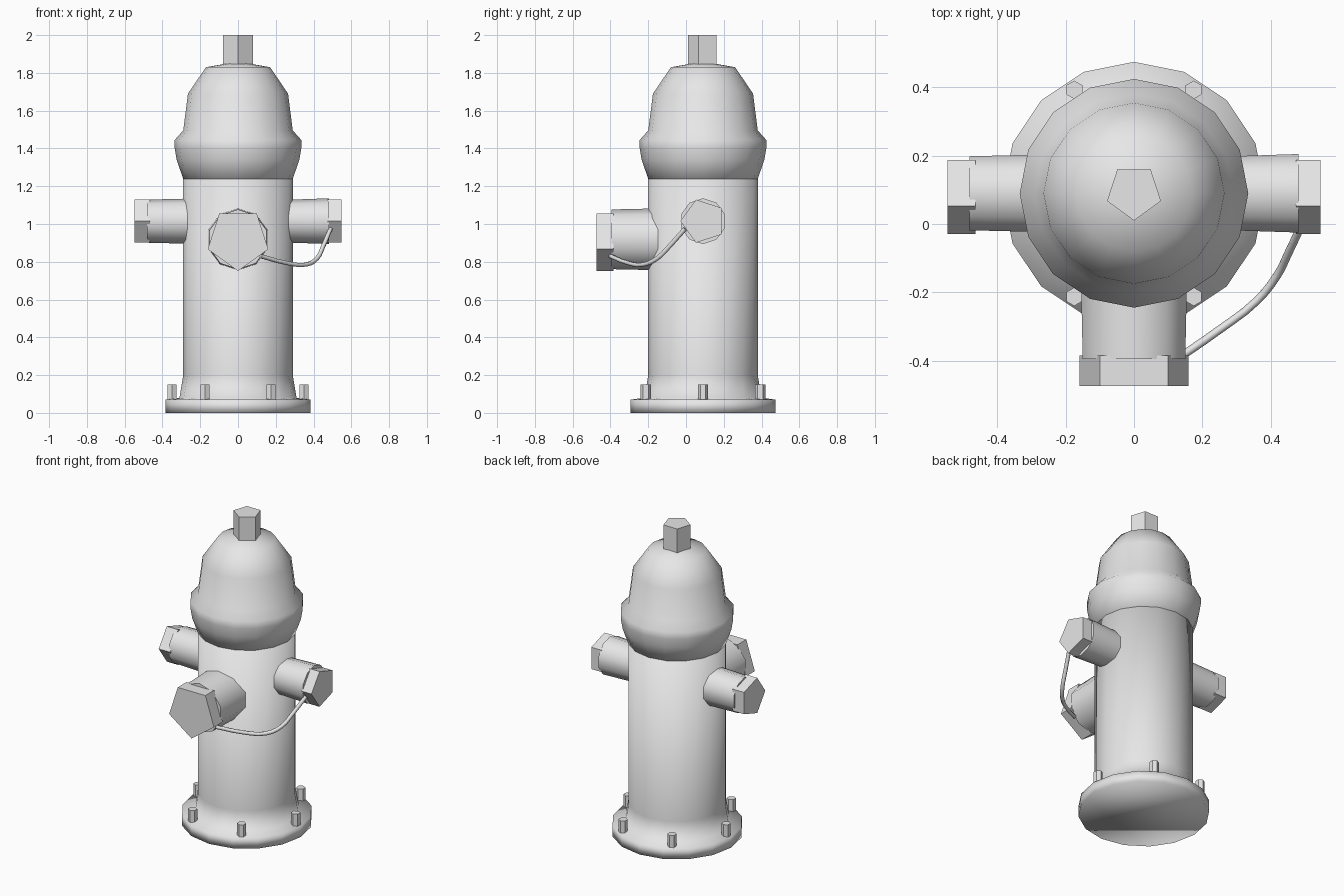
import bpy, bmesh, math
from mathutils import Vector

if "Cube" in bpy.data.objects:
    bpy.data.objects.remove(bpy.data.objects["Cube"])

CY = 0.09  # barrel axis sits slightly behind the origin

grey = bpy.data.materials.new("light_grey")
grey.diffuse_color = (0.8, 0.8, 0.8, 1)
grey.use_nodes = True
grey.node_tree.nodes["Principled BSDF"].inputs["Base Color"].default_value = grey.diffuse_color


def finish(bm, name, angle):
    bmesh.ops.recalc_face_normals(bm, faces=bm.faces[:])
    me = bpy.data.meshes.new(name)
    bm.to_mesh(me)
    bm.free()
    ob = bpy.data.objects.new(name, me)
    bpy.context.collection.objects.link(ob)
    me.materials.append(grey)
    bpy.ops.object.select_all(action='DESELECT')
    ob.select_set(True)
    bpy.context.view_layer.objects.active = ob
    if angle >= 180:
        bpy.ops.object.shade_smooth()
    else:
        bpy.ops.object.shade_smooth_by_angle(angle=math.radians(angle))
    return ob


def loft(name, centre, axis, pointer, profile, sides, angle=40):
    """Sweep (radius, distance) rings along axis; first vertex lies along pointer."""
    c, a, u = Vector(centre), Vector(axis), Vector(pointer)
    v = a.cross(u)
    bm = bmesh.new()
    rings = []
    for r, d in profile:
        if r == 0:
            rings.append([bm.verts.new(c + a * d)])
            continue
        rings.append([bm.verts.new(c + a * d + r * (u * math.cos(t) + v * math.sin(t)))
                      for t in (2 * math.pi * i / sides for i in range(sides))])
    for p, q in zip(rings, rings[1:]):
        for i in range(sides):
            j = (i + 1) % sides
            if len(q) == 1:
                bm.faces.new((p[i], p[j], q[0]))
            else:
                bm.faces.new((p[i], p[j], q[j], q[i]))
    for ring in (rings[0], rings[-1]):
        if len(ring) > 1:
            bm.faces.new(ring)
    return finish(bm, name, angle)


UP, FRONT = (0, 0, 1), (0, -1, 0)
axis_pt = (0, CY, 0)

# Base flange and barrel
loft("barrel", axis_pt, UP, FRONT,
     [(0.385, 0), (0.385, 0.07), (0.31, 0.08), (0.29, 0.2), (0.29, 1.24)], 16, 180)

# Domed bonnet
loft("bonnet", axis_pt, UP, FRONT,
     [(0.28, 1.21), (0.325, 1.34), (0.335, 1.40), (0.335, 1.445), (0.29, 1.495),
      (0.265, 1.69), (0.17, 1.83), (0, 1.86)], 16, 180)

# Five-sided nut on top
loft("top_nut", (0, CY + 0.003, 0), UP, FRONT, [(0.083, 1.82), (0.083, 2.0)], 5)

# Flange bolts
for i in range(6):
    t = math.radians(60 * i)
    loft(f"flange_bolt_{i + 1}", (0.35 * math.cos(t), CY + 0.35 * math.sin(t), 0),
         UP, FRONT, [(0.027, 0.05), (0.027, 0.15)], 6)

# Large front outlet and cap
loft("front_outlet", (0, 0, 0.919), FRONT, UP, [(0.167, 0.0), (0.158, 0.395)], 10)
loft("front_cap", (0, 0, 0.919), FRONT, (0, 0, -1), [(0.1686, 0.385), (0.1686, 0.475)], 5)

# Side outlets and caps (the right pipe widens outward, the left one narrows)
for side, s, r_in, r_out, cap_start in (("left", -1, 0.121, 0.114, 0.465),
                                        ("right", 1, 0.111, 0.121, 0.475)):
    c = (0, CY, 1.015)
    loft(side + "_outlet", c, (s, 0, 0), UP, [(r_in, 0.2), (r_out, 0.482)], 10)
    loft(side + "_cap", c, (s, 0, 0), FRONT, [(0.12, cap_start), (0.12, 0.547)], 5)

# Hanging cable between the front and right caps
path = [(0.12, -0.40, 0.83), (0.25, -0.31, 0.795), (0.36, -0.225, 0.785),
        (0.42, -0.15, 0.82), (0.45, -0.09, 0.88), (0.49, -0.005, 0.975)]
cu = bpy.data.curves.new("cable", 'CURVE')
cu.dimensions = '3D'
cu.bevel_depth = 0.012
cu.bevel_resolution = 1
cu.resolution_u = 3
cu.use_fill_caps = True
sp = cu.splines.new('BEZIER')
sp.bezier_points.add(len(path) - 1)
for bp, p in zip(sp.bezier_points, path):
    bp.co = p
    bp.handle_left_type = bp.handle_right_type = 'AUTO'
cu.materials.append(grey)
bpy.context.collection.objects.link(bpy.data.objects.new("cable", cu))
